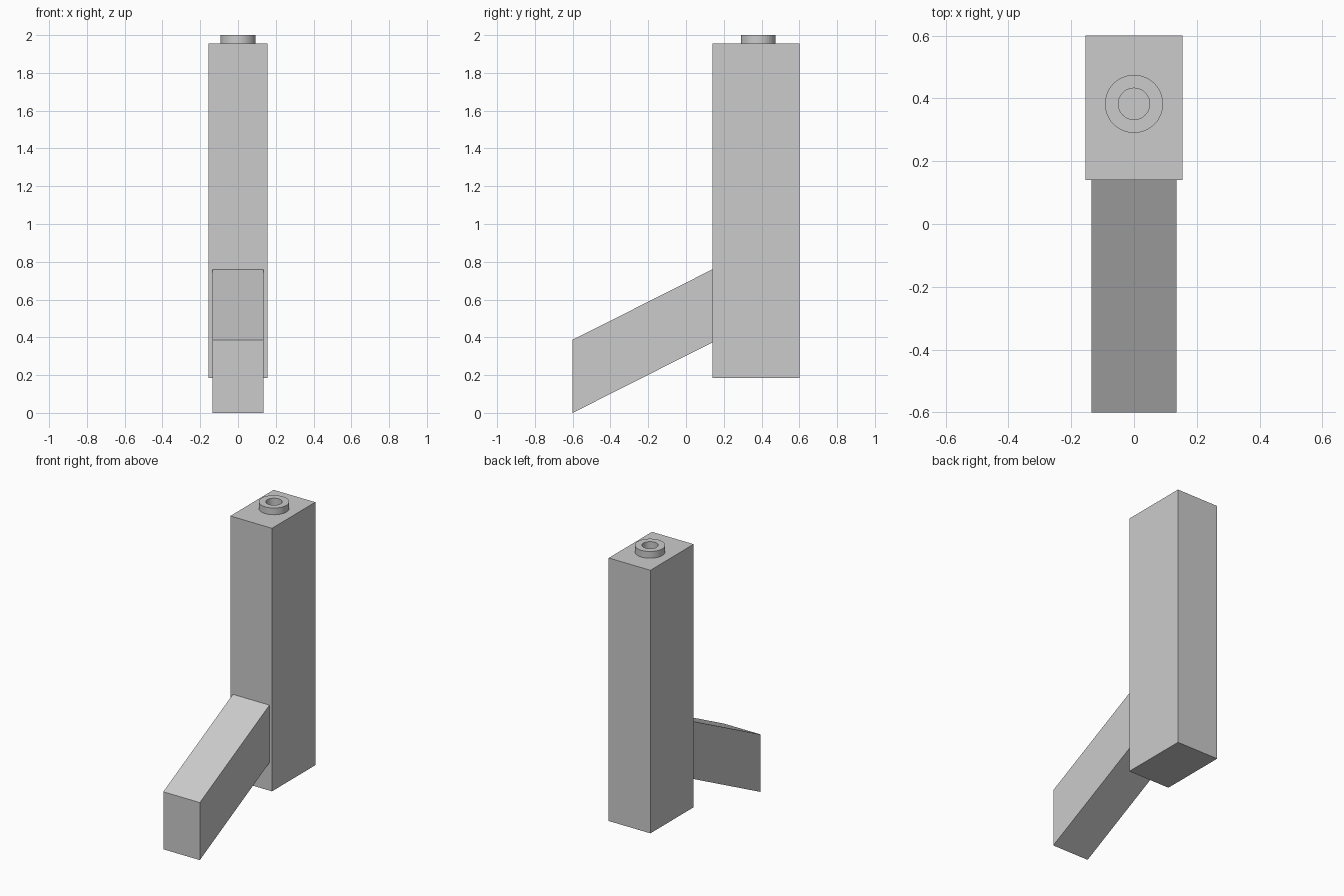
import bpy, bmesh, math

if "Cube" in bpy.data.objects:
    bpy.data.objects.remove(bpy.data.objects["Cube"])


def make_object(name, bm):
    bmesh.ops.recalc_face_normals(bm, faces=bm.faces)
    mesh = bpy.data.meshes.new(name)
    bm.to_mesh(mesh)
    bm.free()
    obj = bpy.data.objects.new(name, mesh)
    bpy.context.collection.objects.link(obj)
    return obj


def side_extrusion(name, profile, half_width):
    """Extrude a (y, z) profile symmetrically along x."""
    bm = bmesh.new()
    face = bm.faces.new([bm.verts.new((-half_width, y, z)) for y, z in profile])
    ext = bmesh.ops.extrude_face_region(bm, geom=[face])
    verts = [g for g in ext["geom"] if isinstance(g, bmesh.types.BMVert)]
    bmesh.ops.translate(bm, verts=verts, vec=(2 * half_width, 0, 0))
    return make_object(name, bm)


def ring(name, y, z0, z1, r_in, r_out, segments=48):
    """Hollow stud made by spinning a rectangular section about z."""
    bm = bmesh.new()
    section = [(r_in, z0), (r_out, z0), (r_out, z1), (r_in, z1)]
    face = bm.faces.new([bm.verts.new((r, y, z)) for r, z in section])
    bmesh.ops.spin(bm, geom=[face], cent=(0, y, 0), axis=(0, 0, 1),
                   angle=2 * math.pi, steps=segments, use_merge=True)
    bmesh.ops.remove_doubles(bm, verts=bm.verts, dist=1e-5)
    # drop the starting section left inside the ring
    inner = [f for f in bm.faces
             if all(abs(v.co.y - y) < 1e-5 and v.co.x > 0 for v in f.verts)]
    bmesh.ops.delete(bm, geom=inner, context='FACES_ONLY')
    obj = make_object(name, bm)
    bpy.context.view_layer.objects.active = obj
    obj.select_set(True)
    bpy.ops.object.shade_smooth_by_angle(angle=math.radians(30))
    obj.select_set(False)
    return obj


# Upright block
side_extrusion("upright_block",
               [(0.14, 0.185), (0.60, 0.185), (0.60, 1.955), (0.14, 1.955)], 0.155)

# Slanted foot reaching forward and down
side_extrusion("slanted_foot",
               [(-0.60, 0.0), (0.14, 0.373), (0.14, 0.76), (-0.60, 0.387)], 0.136)

# Hollow stud on top
ring("hollow_stud", 0.3825, 1.955, 2.0, 0.05, 0.0925)
